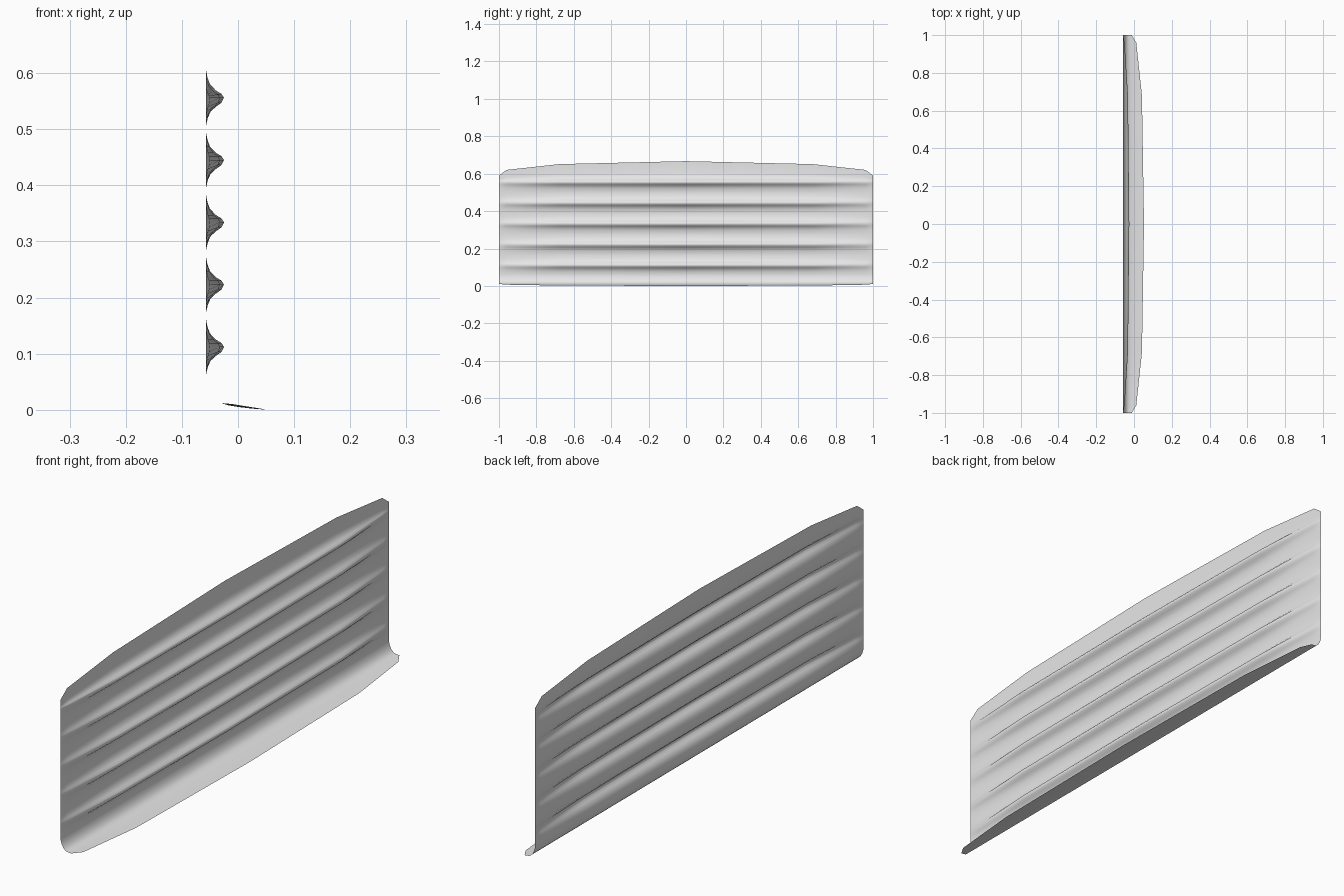
import bpy, bmesh

cube = bpy.data.objects.get("Cube")
if cube:
    bpy.data.objects.remove(cube)

BACK = -0.057            # plane of the flat sheet
RIB_HEIGHTS = [0.112 + 0.111 * i for i in range(5)]
TOP_PEAK = RIB_HEIGHTS[-1]

# Half stations along the length: y, rib depth, flange tip x, top edge z
half = [(0, 0.032, 0.053, 0.667), (0.68, 0.025, 0.042, 0.651),
        (0.96, 0.007, 0.012, 0.62), (1, 0, -0.012, 0.59)]
stations = [(-y, d, t, z) for y, d, t, z in reversed(half[1:])] + half

# Curved foot, from flange tip up to the sheet: x, z
foot = [(0.053, 0), (0.025, 0.002), (0, 0.005), (-0.018, 0.008), (-0.035, 0.014),
        (-0.045, 0.023), (-0.052, 0.036), (-0.056, 0.05)]
# Rib cross-section: height from the peak, share of the rib depth
rib = [(-0.05, 0), (-0.036, 0.1), (-0.025, 0.25), (-0.016, 0.55), (-0.009, 0.86),
       (0, 1), (0.007, 0.86), (0.013, 0.55), (0.024, 0.22), (0.036, 0.08), (0.05, 0)]


def section(y, depth, tip, top):
    """Points of one cross-section, from flange tip to top edge."""
    k = (tip + 0.035) / 0.088
    pts = []
    for x, z in foot:
        if x > -0.035:   # shorten the flange toward the ends
            x, z = -0.035 + (x + 0.035) * k, 0.014 + (z - 0.014) * k
        pts.append((x, y, z))
    squeeze = (top - TOP_PEAK) / (0.667 - TOP_PEAK)
    for peak in RIB_HEIGHTS:
        for dz, share in rib:
            z = peak + dz
            if z > TOP_PEAK:
                z = TOP_PEAK + (z - TOP_PEAK) * squeeze
            pts.append((BACK + depth * share, y, z))
    pts.append((BACK, y, top))
    return pts


# Loft the sections into a single thin sheet
bm = bmesh.new()
rows = [[bm.verts.new(p) for p in section(*s)] for s in stations]
for a, b in zip(rows, rows[1:]):
    for i in range(len(a) - 1):
        face = bm.faces.new((a[i], b[i], b[i + 1], a[i + 1]))
        face.smooth = True
bm.normal_update()
if sum(f.normal.x * f.calc_area() for f in bm.faces) < 0:
    bmesh.ops.reverse_faces(bm, faces=bm.faces[:])

mesh = bpy.data.meshes.new("ribbed_panel")
bm.to_mesh(mesh)
bm.free()
panel = bpy.data.objects.new("ribbed_panel", mesh)
bpy.context.collection.objects.link(panel)

# Plain light grey
grey = bpy.data.materials.new("light_grey")
grey.use_nodes = True
colour = (0.8, 0.8, 0.8, 1)
grey.diffuse_color = colour
grey.node_tree.nodes["Principled BSDF"].inputs["Base Color"].default_value = colour
mesh.materials.append(grey)
